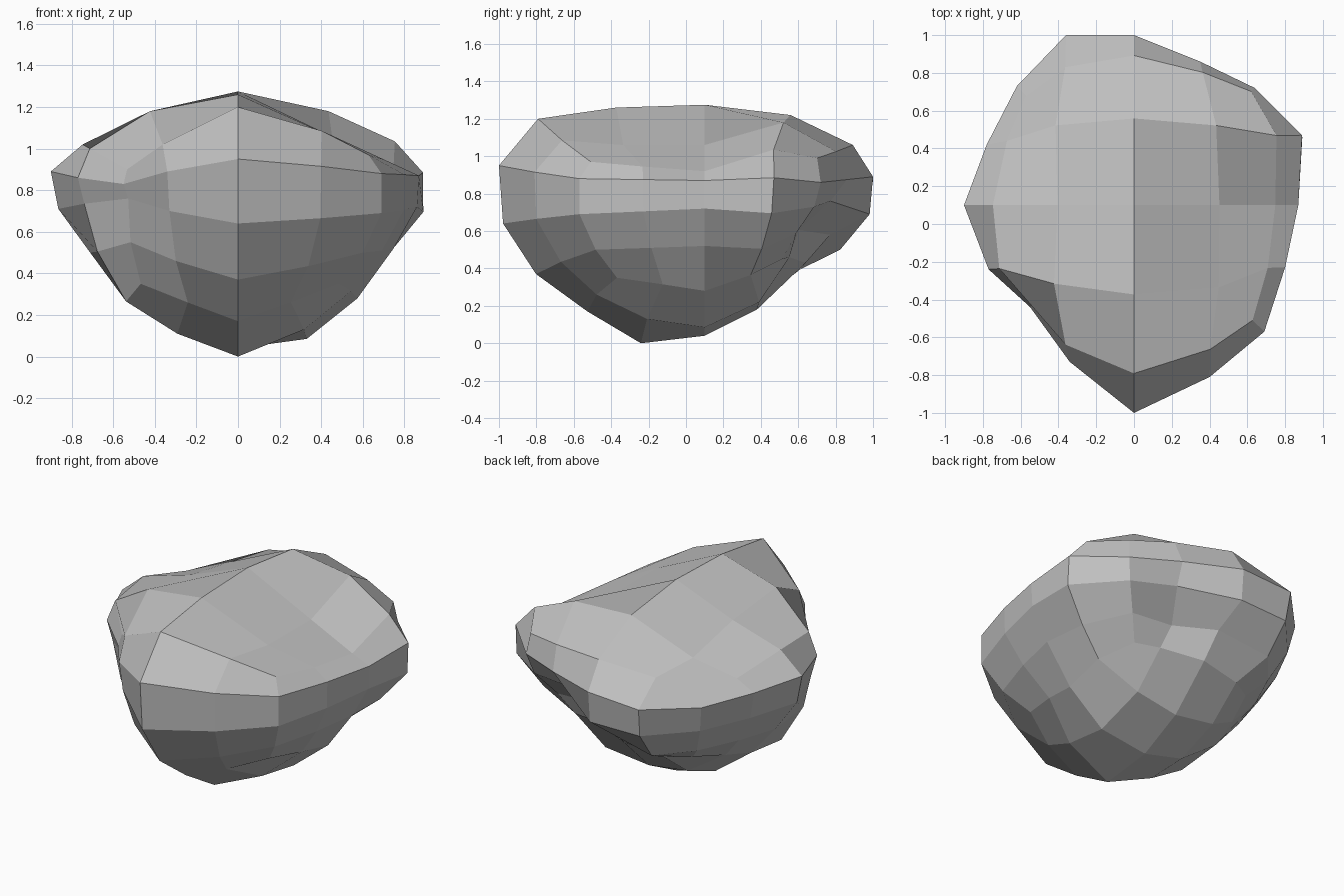
import bpy
import bmesh
from mathutils import Vector

if "Cube" in bpy.data.objects:
    bpy.data.objects.remove(bpy.data.objects["Cube"], do_unlink=True)

# Widest outline of the boulder, counter-clockwise from the front
OUTLINE = [(0, -1), (.4, -.81), (.69, -.57), (.8, -.23),
           (.87, .1), (.89, .47), (.64, .72), (.35, .86),
           (0, 1), (-.36, 1), (-.62, .73), (-.78, .42),
           (-.9, .1), (-.77, -.24), (-.55, -.44), (-.34, -.73)]
CENTRE = Vector((0, .1))


def between(values, step):
    """Value at one of sixteen steps, from eight compass values."""
    low = values[step // 2]
    high = values[(step + step % 2) // 2 % len(values)]
    return (low + high) / 2


def add_level(bm, scales, heights, stride=1, chips=None):
    """Scaled copy of the outline with its own height in each direction.

    Chips move single corners, to break up the regular shape."""
    level = []
    for step in range(0, len(OUTLINE), stride):
        flat = CENTRE + (Vector(OUTLINE[step]) - CENTRE) * between(scales, step)
        point = Vector((flat.x, flat.y, between(heights, step)))
        if chips and step in chips:
            point += Vector(chips[step])
        level.append(bm.verts.new(point))
    return level


def add_wall(bm, upper, lower):
    """Band of quads between two full levels."""
    count = len(upper)
    for i in range(count):
        j = (i + 1) % count
        bm.faces.new((upper[i], upper[j], lower[j], lower[i]))


def add_cap(bm, rim, inner, height):
    """Four by four patch of quads closing a full level."""
    middle = bm.verts.new((CENTRE.x, CENTRE.y, height))
    for corner in range(1, len(inner), 2):
        before, here = inner[corner - 1], inner[corner]
        after = inner[(corner + 1) % len(inner)]
        a, b, c, d, e = [rim[(2 * corner + k) % len(rim)] for k in range(-2, 3)]
        bm.faces.new((a, b, here, before))
        bm.faces.new((b, c, d, here))
        bm.faces.new((d, e, after, here))
        bm.faces.new((middle, before, here, after))


def make_material(name, colour):
    material = bpy.data.materials.new(name)
    material.use_nodes = True
    material.diffuse_color = colour
    shader = material.node_tree.nodes["Principled BSDF"]
    shader.inputs["Base Color"].default_value = colour
    shader.inputs["Roughness"].default_value = .9
    return material


bm = bmesh.new()

# Each level lists front, front +x, +x, back +x, back, back -x, -x, front -x
shoulder = add_level(bm, (.81, .91, .86, .97, .88, .92, .83, .97),
                     (1.2, .97, .92, .99, 1.06, .91, 1.02, .9),
                     chips={1: (.06, .02, 0), 3: (0, -.04, 0),
                            5: (-.06, .03, .08), 7: (.04, 0, 0),
                            9: (-.04, -.08, .03), 11: (.01, .06, -.02),
                            13: (-.02, -.03, .04), 15: (-.06, 0, -.03)})
rim = add_level(bm, (1,) * 8,
                (.95, .88, .87, .86, .89, .85, .89, .83),
                chips={5: (0, 0, .02)})
waist = add_level(bm, (.98, 1, .99, .945, .98, .95, .96, .96),
                  (.64, .69, .72, .73, .69, .68, .71, .76),
                  chips={5: (.03, 0, -.03), 7: (-.02, -.06, .05)})
flank = add_level(bm, (.82, .87, .86, .79, .745, .82, .79, .94),
                  (.37, .5, .52, .59, .58, .5, .5, .55),
                  chips={5: (0, 0, -.05), 7: (-.05, -.08, .02),
                         9: (-.05, .02, -.04), 13: (-.01, -.04, -.02)})
foot = add_level(bm, (.57, .7, .66, .67, .6, .67, .6, .85),
                 (.17, .35, .28, .45, .43, .4, .3, .35),
                 chips={5: (-.03, 0, 0), 7: (.04, -.03, .02),
                        9: (-.04, -.06, -.02), 13: (.02, -.06, -.06)})

# Sides
levels = [shoulder, rim, waist, flank, foot]
for upper, lower in zip(levels, levels[1:]):
    add_wall(bm, upper, lower)

# Ridged top
crown = add_level(bm, (.43, .65, .52, .68, .51, .67, .45, .77),
                  (1.26, 1.06, 1.06, 1.18, 1.22, 1.04, 1.12, 1.18), stride=2)
add_cap(bm, shoulder, crown, 1.275)

# Keeled underside
keel = add_level(bm, (.31, .46, .38, .47, .31, .45, .31, .53),
                 (0, .13, .085, .22, .18, .22, .11, .11), stride=2)
add_cap(bm, foot, keel, .04)

bmesh.ops.recalc_face_normals(bm, faces=bm.faces)
mesh = bpy.data.meshes.new("boulder")
bm.to_mesh(mesh)
bm.free()

# Flat-shaded stone
mesh.materials.append(make_material("stone grey", (.54, .54, .54, 1)))
boulder = bpy.data.objects.new("boulder", mesh)
bpy.context.scene.collection.objects.link(boulder)
